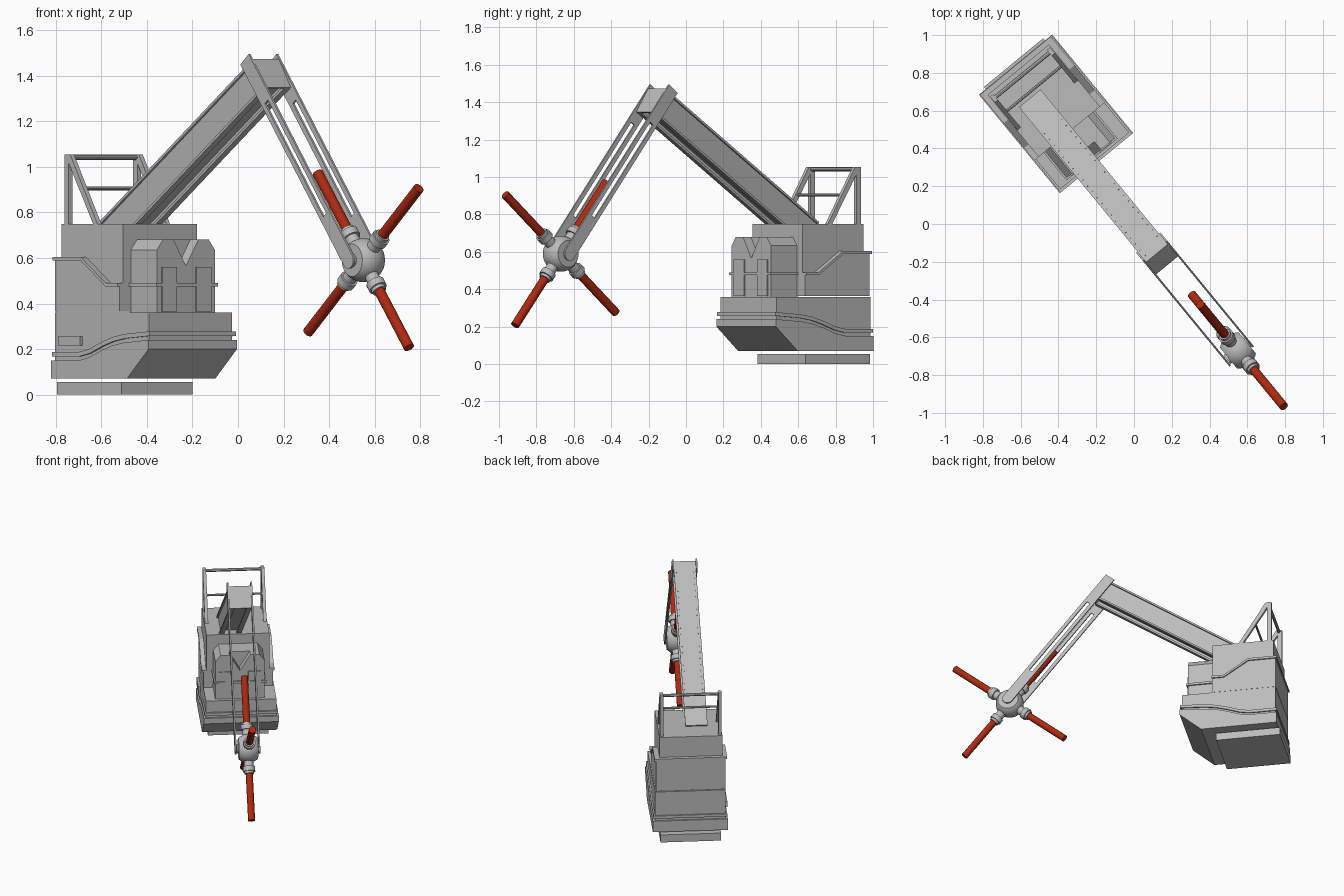
import bpy, bmesh, math
from mathutils import Matrix, Vector

if "Cube" in bpy.data.objects:
    bpy.data.objects.remove(bpy.data.objects["Cube"])

# Local frame: u = along the boom, v = sideways, z = up; turned into place at the end
TURN = Matrix.Rotation(math.radians(-50.6), 4, 'Z')


def material(name, rgb):
    m = bpy.data.materials.new(name)
    m.diffuse_color = (*rgb, 1)
    m.use_nodes = True
    m.node_tree.nodes["Principled BSDF"].inputs["Base Color"].default_value = m.diffuse_color
    return m


GREY = material("machine grey", (0.50, 0.50, 0.50))
RED = material("blade red", (0.42, 0.022, 0.006))


def finish(name, bm, mat=GREY, smooth=False):
    bmesh.ops.recalc_face_normals(bm, faces=bm.faces)
    bm.transform(TURN)
    me = bpy.data.meshes.new(name)
    bm.to_mesh(me)
    bm.free()
    me.materials.append(mat)
    ob = bpy.data.objects.new(name, me)
    bpy.context.collection.objects.link(ob)
    if smooth:
        bpy.ops.object.select_all(action='DESELECT')
        ob.select_set(True)
        bpy.context.view_layer.objects.active = ob
        bpy.ops.object.shade_smooth_by_angle(angle=math.radians(40))
    return ob


def add_prism(bm, pts, vec):
    """Extrude a closed outline of 3D points along vec."""
    f = bm.faces.new([bm.verts.new(p) for p in pts])
    r = bmesh.ops.extrude_face_region(bm, geom=[f])
    bmesh.ops.translate(bm, vec=vec, verts=[g for g in r['geom'] if isinstance(g, bmesh.types.BMVert)])


def side_prism(name, outline, v0, v1):
    """Outline in (u, z), extruded sideways."""
    bm = bmesh.new()
    add_prism(bm, [(u, v0, z) for u, z in outline], (0, v1 - v0, 0))
    return finish(name, bm)


def front_prism(name, outline, u0, u1):
    """Outline in (v, z), extruded along the boom direction."""
    bm = bmesh.new()
    add_prism(bm, [(u0, v, z) for v, z in outline], (u1 - u0, 0, 0))
    return finish(name, bm)


def box(name, u, v, z):
    return side_prism(name, [(u[0], z[0]), (u[1], z[0]), (u[1], z[1]), (u[0], z[1])], v[0], v[1])


def strip(name, line, thick, v0, v1):
    """Band of constant height following a (u, z) line."""
    return side_prism(name, line + [(u, z + thick) for u, z in reversed(line)], v0, v1)


def add_rod(bm, a, b, r, n=16):
    a, b = Vector(a), Vector(b)
    d = b - a
    m = Matrix.Translation((a + b) / 2) @ d.to_track_quat('Z', 'Y').to_matrix().to_4x4()
    bmesh.ops.create_cone(bm, cap_ends=True, segments=n, radius1=r, radius2=r, depth=d.length, matrix=m)


# Base slab
box("base_slab", (-1.065, -0.62), (-0.153, 0.252), (0, 0.055))

# Lower hull: sloped skirt, stepped band and deck
curve = [(-1.05, .15), (-.86, .15), (-.79, .163), (-.70, .195), (-.63, .215), (-.55, .228), (-.375, .24)]
side_prism("skirt", [(-1.05, .07), (-.525, .07), (-.375, .2)] + curve[::-1], -.2, .302)
side_prism("lower_hull", [(-1.04, .1), (-.6, .1), (-.39, .21), (-.39, .36), (-1.04, .36)], -.185, .287)
strip("hull_band", [(u, z + .018) for u, z in curve], .02, -.195, .297)
box("side_lamp", (-1.0, -.85), (-.20, -.18), (.215, .255))

# Upper hull with its stepped rail
side_prism("mid_hull", [(-1.04, .365), (-.595, .365), (-.595, .48), (-.68, .48), (-.85, .59), (-1.04, .59)],
           -.185, .28)
strip("mid_rail", [(-1.047, .588), (-.85, .588), (-.68, .475), (-.595, .475)], .016, -.195, .29)
box("top_housing", (-1.02, -.595), (-.165, .255), (.365, .75))

# Front cab block with chamfered shoulders and a V notch
shoulder = [(-.12, .36), (.21, .36), (.21, .635), (.175, .68)]
front_prism("cab_rear", shoulder + [(-.085, .68), (-.12, .635)], -.60, -.47)
front_prism("cab_front", shoulder + [(.115, .68), (.045, .565), (-.025, .68), (-.085, .68), (-.12, .635)],
            -.47, -.415)
box("cab_rail", (-.60, -.405), (-.13, .22), (.475, .491))
for i, v in enumerate((-.095, .10)):
    box("cab_panel_%d" % i, (-.42, -.408), (v, v + .085), (.365, .56))

# A-frame on the housing
bm = bmesh.new()
for v in (-.15, .24):
    lean = 0.011
    add_prism(bm, [(-1.005, v - lean, .74), (-.975, v - lean, .74), (-.975, v - lean, 1.055),
                   (-1.005, v - lean, 1.055)], (0, 2 * lean, 0))
    add_prism(bm, [(-.80, v - lean, .74), (-.77, v - lean, .74), (-.965, v - lean, 1.055),
                   (-1.0, v - lean, 1.055)], (0, 2 * lean, 0))
add_rod(bm, (-.985, -.15, 1.042), (-.985, .24, 1.042), .011, 8)
add_rod(bm, (-.89, -.15, .905), (-.89, .24, .905), .008, 8)
finish("a_frame", bm)

# Boom: hollow box beam with flanges and an open underside
axis = Vector((.83, 0, .558))
down = Vector((.558, 0, -.83))
tip = Vector((.19, 0, 1.468))
root = tip - axis * 1.27


def beam(bm, v0, v1, d0, d1, extra=0):
    pts = [root + down * d0, tip + down * d0 + axis * extra, tip + down * d1 + axis * extra, root + down * d1]
    add_prism(bm, [(p.x, v0, p.z) for p in pts], (0, v1 - v0, 0))


bm = bmesh.new()
beam(bm, -.078, .07, 0, .012)
for v in (-.066, .046):
    beam(bm, v, v + .012, .012, .14)
for v in (-.078, .036):
    beam(bm, v, v + .034, .138, .15)
beam(bm, -.055, .047, .012, .12, -.01)
# end plate
e0, e1 = tip, tip + down * .15
add_prism(bm, [(e0.x, -.078, e0.z), (e0.x, .07, e0.z), (e1.x, .07, e1.z), (e1.x, -.078, e1.z)],
          axis * .008)
# bolt rows along the top
for k in range(22):
    p = tip - axis * (.03 + k * .048)
    for v in (-.062, .054):
        c = Vector((p.x, v, p.z))
        add_rod(bm, c, c - down * .003, .004, 6)
finish("boom", bm)

# Slotted stick plates, from the boom tip to the hub
top = Vector((.152, 0, 1.472))
hub = Vector((.867, 0, .59))
along = (hub - top).normalized()
across = Vector((-along.z, 0, along.x))
length = (hub - top).length
HALF = .037


def plate_piece(bm, v, s0, s1, w0, w1):
    pts = [top + along * s + across * w for s, w in ((s0, w0), (s1, w0), (s1, w1), (s0, w1))]
    add_prism(bm, [(p.x, v, p.z) for p in pts], (0, .01, 0))


for name, v in (("stick_plate_right", -.088), ("stick_plate_left", .07)):
    bm = bmesh.new()
    plate_piece(bm, v, 0, .24, -HALF, HALF)
    plate_piece(bm, v, .24, .88, -HALF, -.013)
    plate_piece(bm, v, .24, .88, .013, HALF)
    plate_piece(bm, v, .88, length, -HALF, HALF)
    add_rod(bm, (hub.x, v, hub.z), (hub.x, v + .01, hub.z), HALF, 24)
    finish(name, bm)

# Hub ball with flattened sides, and its axle
bm = bmesh.new()
bmesh.ops.create_uvsphere(bm, u_segments=32, v_segments=20, radius=.096)
for s in (-1, 1):
    r = bmesh.ops.bisect_plane(bm, geom=bm.verts[:] + bm.edges[:] + bm.faces[:], plane_co=(0, s * .064, 0),
                               plane_no=(0, s, 0), clear_outer=True)
    bmesh.ops.edgeloop_fill(bm, edges=[g for g in r['geom_cut'] if isinstance(g, bmesh.types.BMEdge)])
bmesh.ops.translate(bm, vec=hub, verts=bm.verts)
add_rod(bm, (hub.x, -.075, hub.z), (hub.x, .075, hub.z), .03, 24)
finish("hub_ball", bm, smooth=True)

# Four blades with collars around the hub
for k in range(4):
    a = math.radians(39.5 + 90 * k)
    d = Vector((math.cos(a), 0, math.sin(a)))
    bm = bmesh.new()
    add_rod(bm, hub + d * .07, hub + d * .135, .031, 24)
    add_rod(bm, hub + d * .127, hub + d * .16, .041, 24)
    add_rod(bm, hub + d * .155, hub + d * .175, .032, 24)
    finish("collar_%d" % k, bm, smooth=True)
    bm = bmesh.new()
    add_rod(bm, hub + d * .15, hub + d * .497, .0235, 20)
    finish("blade_%d" % k, bm, RED, smooth=True)
